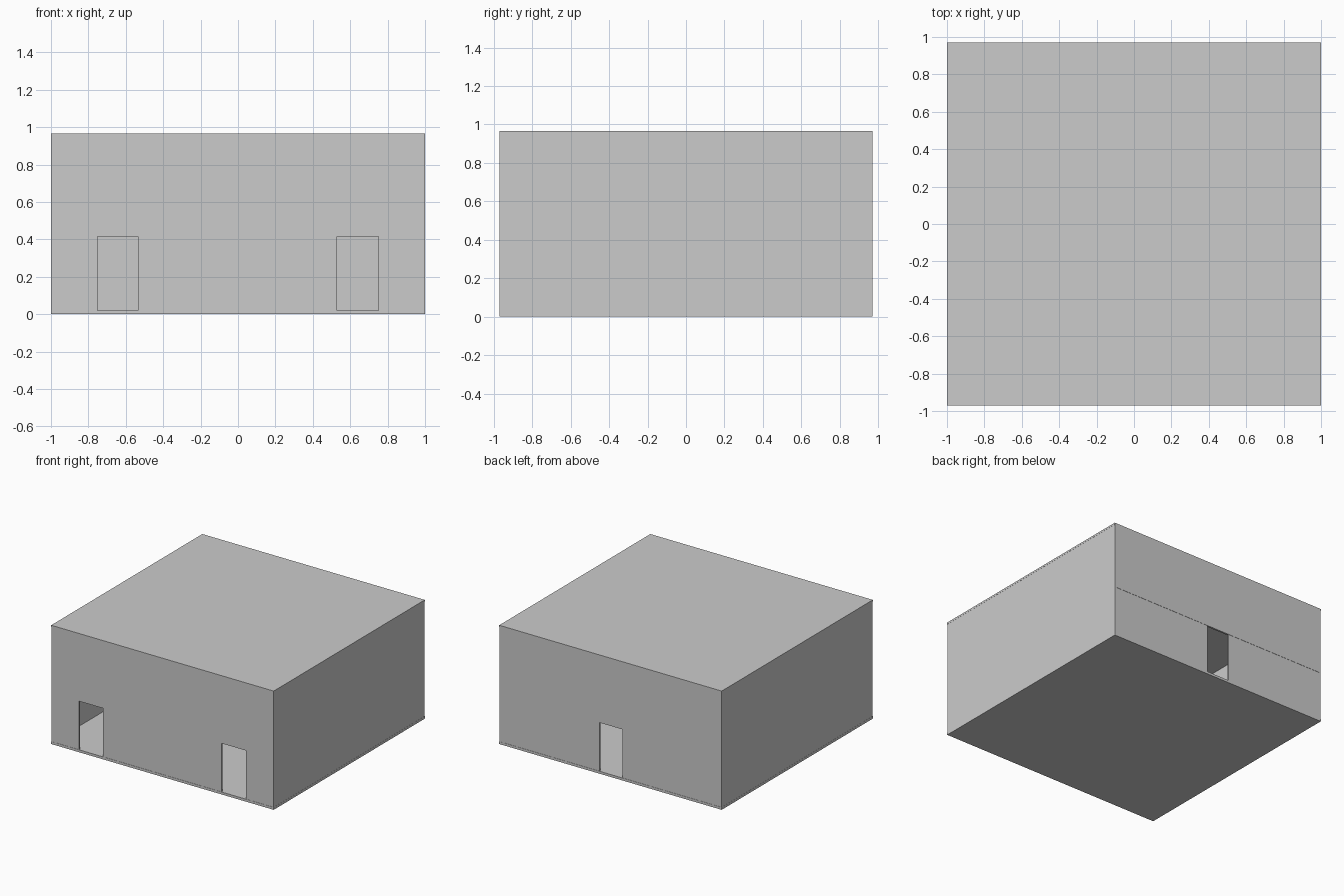
import bpy

if "Cube" in bpy.data.objects:
    bpy.data.objects.remove(bpy.data.objects["Cube"])

W, D, H = 1.0, 0.97, 0.965   # half width, half depth, height
T = 0.015                    # wall and slab thickness
FLOOR, DOOR_TOP = 0.02, 0.415
CEIL = H - T


def box(name, x0, x1, y0, y1, z0, z1):
    bpy.ops.mesh.primitive_cube_add(size=1, location=((x0 + x1) / 2, (y0 + y1) / 2, (z0 + z1) / 2))
    ob = bpy.context.object
    ob.name = name
    ob.scale = (x1 - x0, y1 - y0, z1 - z0)
    bpy.ops.object.transform_apply(location=False, rotation=False, scale=True)
    return ob


def door_wall(name, side, doors):
    """Piers between the doors, with one band over them that stands out a hair."""
    inner, outer, band = side * (D - T), side * (D - 0.002), side * D
    ends = [-W + T] + [x for door in doors for x in door] + [W - T]
    for i in range(0, len(ends), 2):
        box(f"{name}_pier_{i // 2 + 1}", ends[i], ends[i + 1],
            min(inner, outer), max(inner, outer), FLOOR, DOOR_TOP)
    box(f"{name}_upper_band", -W + T, W - T,
        min(inner, band), max(inner, band), DOOR_TOP, CEIL)


# Floor and roof slabs
box("floor_slab", -W, W, -D, D, 0, FLOOR)
box("roof_slab", -W, W, -D, D, CEIL, H)

# Solid side walls
for label, s in (("left", -1), ("right", 1)):
    xs = sorted((s * (W - T), s * (W - 0.001)))
    box(f"{label}_wall", xs[0], xs[1], -D, D, FLOOR, CEIL)

# Front wall with two doorways, back wall with one in the middle
door_wall("front_wall", -1, [(-0.75, -0.535), (0.53, 0.75)])
door_wall("back_wall", 1, [(-0.105, 0.1)])
